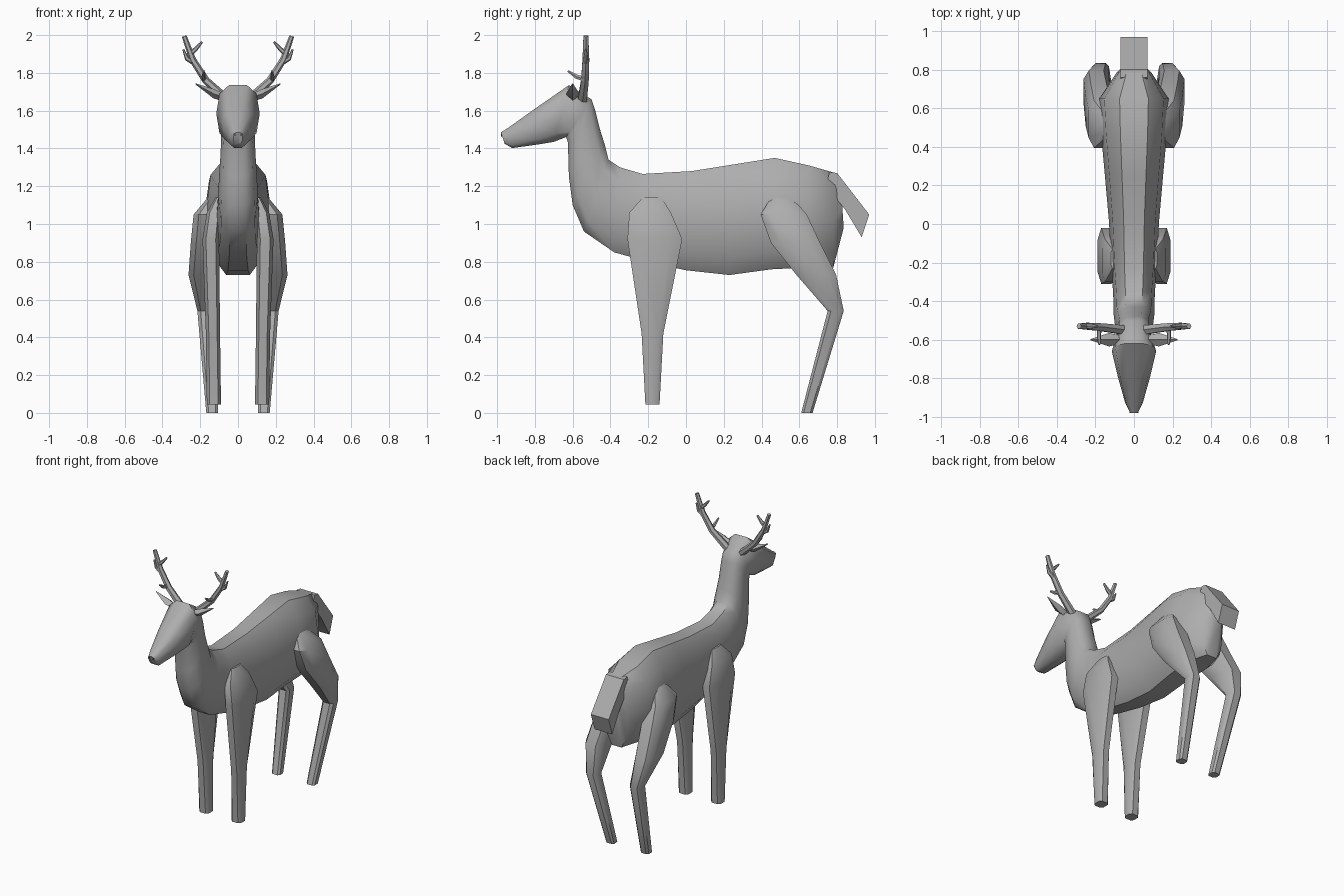
import bpy, bmesh, math
from mathutils import Vector

if "Cube" in bpy.data.objects:
    bpy.data.objects.remove(bpy.data.objects["Cube"], do_unlink=True)


def material(name, value):
    m = bpy.data.materials.new(name)
    m.use_nodes = True
    colour = (value, value, value, 1)
    m.diffuse_color = colour
    bsdf = next(n for n in m.node_tree.nodes if n.type == 'BSDF_PRINCIPLED')
    bsdf.inputs["Base Color"].default_value = colour
    bsdf.inputs["Roughness"].default_value = 0.8
    return m


GREY = material("plain grey", 0.42)
DARK = material("dark grey", 0.12)


def loft(name, rings, mat=GREY, angle=40):
    """Skin a series of equal rings and close both ends."""
    bm = bmesh.new()
    loops = [[bm.verts.new(p) for p in ring] for ring in rings]
    n = len(loops[0])
    for a, b in zip(loops, loops[1:]):
        for i in range(n):
            j = (i + 1) % n
            bm.faces.new((a[i], a[j], b[j], b[i]))
    bm.faces.new(loops[0])
    bm.faces.new(loops[-1])
    bmesh.ops.recalc_face_normals(bm, faces=bm.faces)
    mesh = bpy.data.meshes.new(name)
    bm.to_mesh(mesh)
    bm.free()
    mesh.materials.append(mat)
    ob = bpy.data.objects.new(name, mesh)
    bpy.context.collection.objects.link(ob)
    bpy.ops.object.select_all(action='DESELECT')
    ob.select_set(True)
    bpy.context.view_layer.objects.active = ob
    bpy.ops.object.shade_smooth_by_angle(angle=math.radians(angle))
    return ob


def section(centre, u, v, sides, power=1.0, start=0.0):
    """Rounded-box ring spanned by half axes u and v, filling them exactly."""
    pts = []
    for i in range(sides):
        a = 2 * math.pi * i / sides + start
        pts.append([math.copysign(abs(f) ** power, f) for f in (math.cos(a), math.sin(a))])
    mu, mv = (max(abs(p[k]) for p in pts) for k in (0, 1))
    return [centre + u * (p[0] / mu) + v * (p[1] / mv) for p in pts]


def tube(name, path, sides=6):
    """Tapered rod through points (x, y, z, radius)."""
    pts = [Vector(p[:3]) for p in path]
    rings = []
    for i, p in enumerate(pts):
        d = (pts[min(i + 1, len(pts) - 1)] - pts[max(i - 1, 0)]).normalized()
        u = d.cross(Vector((0, 0, 1)) if abs(d.y) > 0.7 else Vector((0, 1, 0))).normalized()
        r = path[i][3]
        rings.append(section(p, u * r, d.cross(u) * r, sides))
    return loft(name, rings)


# Body, neck and head: top y, top z, bottom y, bottom z, half width
spine = [
    (0.82, 1.20, 0.835, 0.98, 0.05),
    (0.79, 1.27, 0.78, 0.77, 0.09),
    (0.65, 1.31, 0.65, 0.77, 0.18),
    (0.47, 1.35, 0.45, 0.76, 0.17),
    (0.25, 1.315, 0.23, 0.73, 0.15),
    (0.03, 1.28, 0.00, 0.755, 0.13),
    (-0.23, 1.265, -0.20, 0.80, 0.118),
    (-0.35, 1.30, -0.38, 0.85, 0.108),
    (-0.41, 1.34, -0.54, 0.96, 0.105),
    (-0.43, 1.42, -0.60, 1.10, 0.10),
    (-0.455, 1.50, -0.62, 1.25, 0.092),
    (-0.48, 1.60, -0.625, 1.43, 0.088),
    (-0.50, 1.66, -0.635, 1.46, 0.088),
    (-0.62, 1.735, -0.70, 1.435, 0.115),
    (-0.80, 1.61, -0.79, 1.42, 0.083),
    (-0.94, 1.51, -0.92, 1.402, 0.045),
    (-0.98, 1.485, -0.96, 1.425, 0.025),
]
rings = []
for ty, tz, by, bz, w in spine:
    top, bottom = Vector((0, ty, tz)), Vector((0, by, bz))
    rings.append(section((top + bottom) / 2, Vector((w, 0, 0)), (top - bottom) / 2, 10, 0.75))
loft("body_and_head", rings, angle=45)

# Tail: bent strap
tail = [(0.76, 1.275), (0.80, 1.27), (0.97, 1.05), (0.93, 0.93), (0.84, 1.08), (0.74, 1.20)]
loft("tail", [[Vector((x, y, z)) for y, z in tail] for x in (-0.07, 0.07)], angle=30)

# Legs: height, front y, back y, inner x, outer x
front_leg = [
    (1.14, -0.23, -0.13, 0.08, 0.12),
    (1.06, -0.30, -0.08, 0.09, 0.165),
    (0.92, -0.31, -0.02, 0.10, 0.188),
    (0.42, -0.235, -0.12, 0.095, 0.17),
    (0.045, -0.215, -0.14, 0.09, 0.165),
]
hind_leg = [
    (1.14, 0.45, 0.56, 0.08, 0.16),
    (1.05, 0.395, 0.64, 0.10, 0.235),
    (0.90, 0.45, 0.71, 0.11, 0.25),
    (0.73, 0.585, 0.795, 0.13, 0.262),
    (0.54, 0.75, 0.835, 0.13, 0.215),
    (0.00, 0.61, 0.67, 0.105, 0.168),
]


def leg(name, rows, side):
    rings = []
    for z, y0, y1, x0, x1 in rows:
        centre = Vector((side * (x0 + x1) / 2, (y0 + y1) / 2, z))
        u, v = Vector(((x1 - x0) / 2, 0, 0)), Vector((0, (y1 - y0) / 2, 0))
        rings.append(section(centre, u, v, 8, 0.6, math.pi / 8))
    loft(name, rings)


for label, s in (("left", 1), ("right", -1)):
    leg("front_leg_" + label, front_leg, s)
    leg("hind_leg_" + label, hind_leg, s)

    # Ear: flattened pointed leaf
    ear = [(0.06, 1.665, 0.02, 0.02), (0.13, 1.69, 0.035, 0.025), (0.225, 1.742, 0.003, 0.003)]
    loft("ear_" + label, [section(Vector((s * x, -0.60, z)), Vector((0, a, 0)),
                                  Vector((0, 0, b)), 4) for x, z, a, b in ear], angle=30)

    # Antler: main beam and three tines
    tines = {
        "beam": [(0.05, -0.55, 1.65, 0.024), (0.17, -0.535, 1.76, 0.02),
                 (0.24, -0.53, 1.87, 0.018), (0.285, -0.53, 1.995, 0.013)],
        "front_tine": [(0.18, -0.53, 1.765, 0.013), (0.182, -0.58, 1.78, 0.011),
                       (0.18, -0.625, 1.81, 0.005)],
        "inner_tine": [(0.255, -0.53, 1.90, 0.014), (0.225, -0.53, 1.925, 0.012),
                       (0.19, -0.53, 1.965, 0.006)],
        "outer_tine": [(0.235, -0.53, 1.855, 0.014), (0.27, -0.53, 1.875, 0.012),
                       (0.29, -0.53, 1.925, 0.005)],
    }
    for part, path in tines.items():
        tube("antler_%s_%s" % (part, label), [(s * x, y, z, r) for x, y, z, r in path])

    # Nostril: thin disc on the nose
    loft("nostril_" + label, [section(Vector((s * 0.016, y, 1.472)), Vector((0.007, 0, 0)),
                                      Vector((0, 0, 0.008)), 8) for y in (-0.972, -0.98)], DARK)
